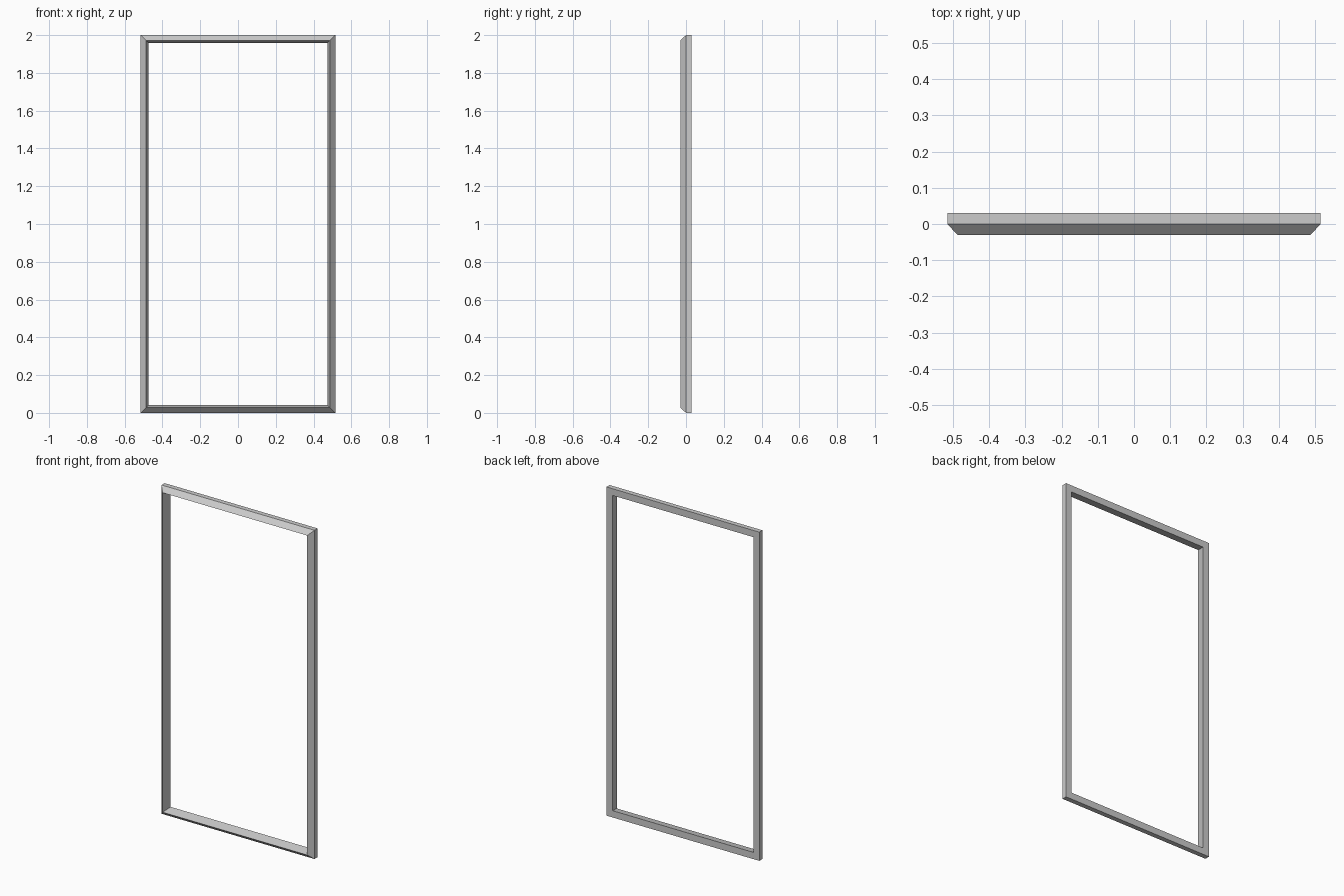
import bpy, bmesh

if "Cube" in bpy.data.objects:
    bpy.data.objects.remove(bpy.data.objects["Cube"])

W, H = 0.515, 2.0   # half width, height

# Moulding cross-section: (inset from the outer edge, y)
PROFILE = [(0.0, 0.03), (0.0, 0.0), (0.028, -0.03), (0.041, 0.03)]

# Frame: one rectangular loop per profile point, mitred at the corners
bm = bmesh.new()
loops = []
for d, y in PROFILE:
    corners = [(-W + d, d), (W - d, d), (W - d, H - d), (-W + d, H - d)]
    loops.append([bm.verts.new((x, y, z)) for x, z in corners])

# Bridge neighbouring loops all the way round the profile
n = len(loops)
for i in range(n):
    a, b = loops[i], loops[(i + 1) % n]
    for j in range(4):
        k = (j + 1) % 4
        bm.faces.new((a[j], a[k], b[k], b[j]))
bmesh.ops.recalc_face_normals(bm, faces=bm.faces)

mesh = bpy.data.meshes.new("frame")
bm.to_mesh(mesh)
bm.free()
bpy.context.collection.objects.link(bpy.data.objects.new("frame", mesh))
